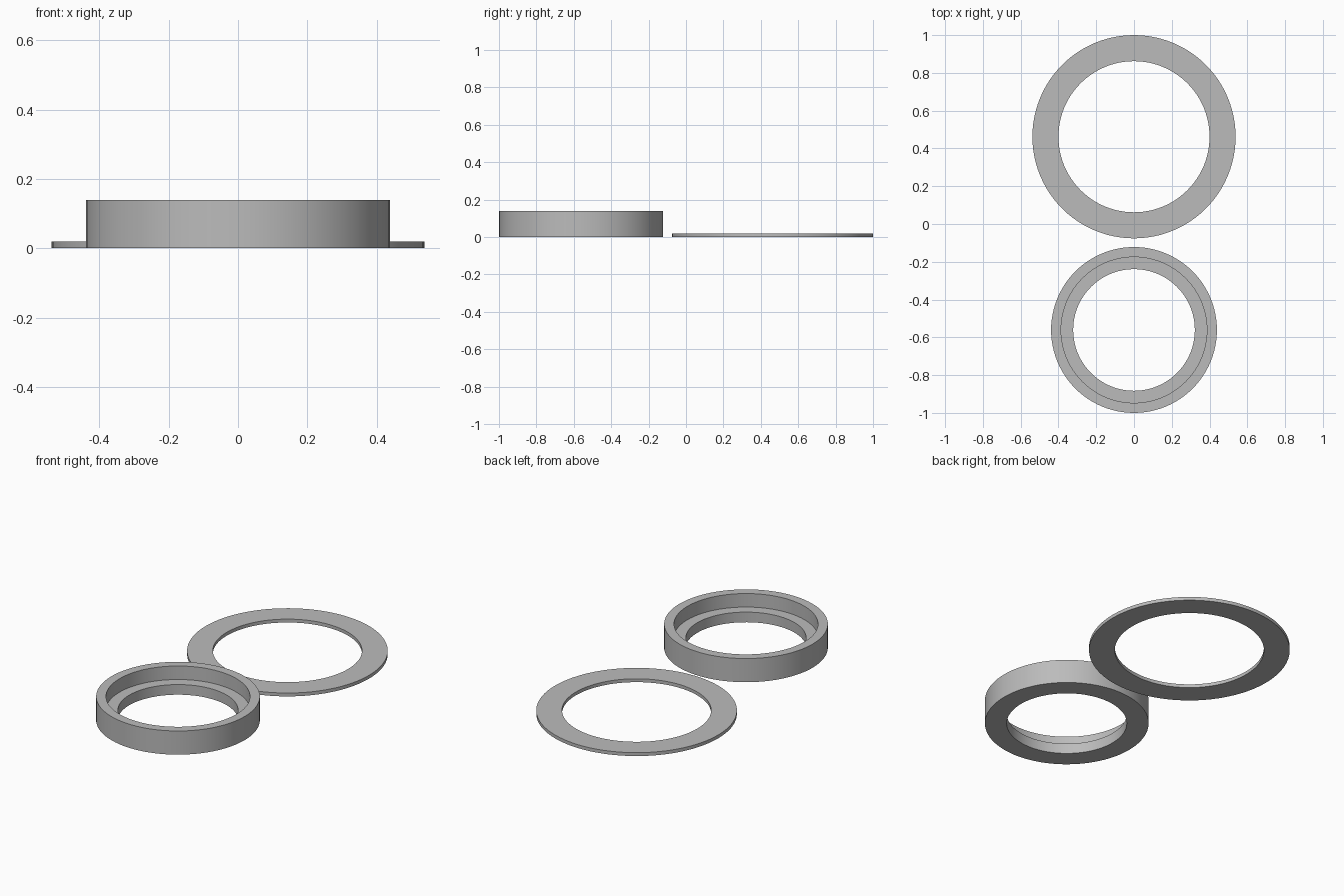
import bpy, math

cube = bpy.data.objects.get("Cube")
if cube:
    bpy.data.objects.remove(cube, do_unlink=True)

SEGMENTS = 96

grey = bpy.data.materials.new("plain grey")
grey.use_nodes = True
colour = (0.5, 0.5, 0.5, 1)
grey.diffuse_color = colour
grey.node_tree.nodes["Principled BSDF"].inputs["Base Color"].default_value = colour


def revolve(name, profile, y):
    """Turn a closed (radius, height) profile around a vertical axis."""
    n = len(profile)
    verts, faces = [], []
    for i in range(SEGMENTS):
        a = math.tau * i / SEGMENTS
        verts += [(r * math.cos(a), r * math.sin(a), z) for r, z in profile]
        j = (i + 1) % SEGMENTS
        for k in range(n):
            m = (k + 1) % n
            faces.append((i * n + k, j * n + k, j * n + m, i * n + m))
    mesh = bpy.data.meshes.new(name)
    mesh.from_pydata(verts, [], faces)
    mesh.materials.append(grey)
    obj = bpy.data.objects.new(name, mesh)
    obj.location.y = y
    bpy.context.collection.objects.link(obj)
    bpy.ops.object.select_all(action='DESELECT')
    obj.select_set(True)
    bpy.context.view_layer.objects.active = obj
    bpy.ops.object.shade_smooth_by_angle(angle=math.radians(30))


# Thin flat washer at the back
revolve("flat_ring", [(0.4, 0), (0.538, 0), (0.538, 0.02), (0.4, 0.02)], 0.462)

# Taller collar at the front, with an inner ledge
revolve("stepped_collar", [(0.322, 0), (0.439, 0), (0.439, 0.14),
                           (0.386, 0.14), (0.386, 0.06), (0.322, 0.06)], -0.561)
